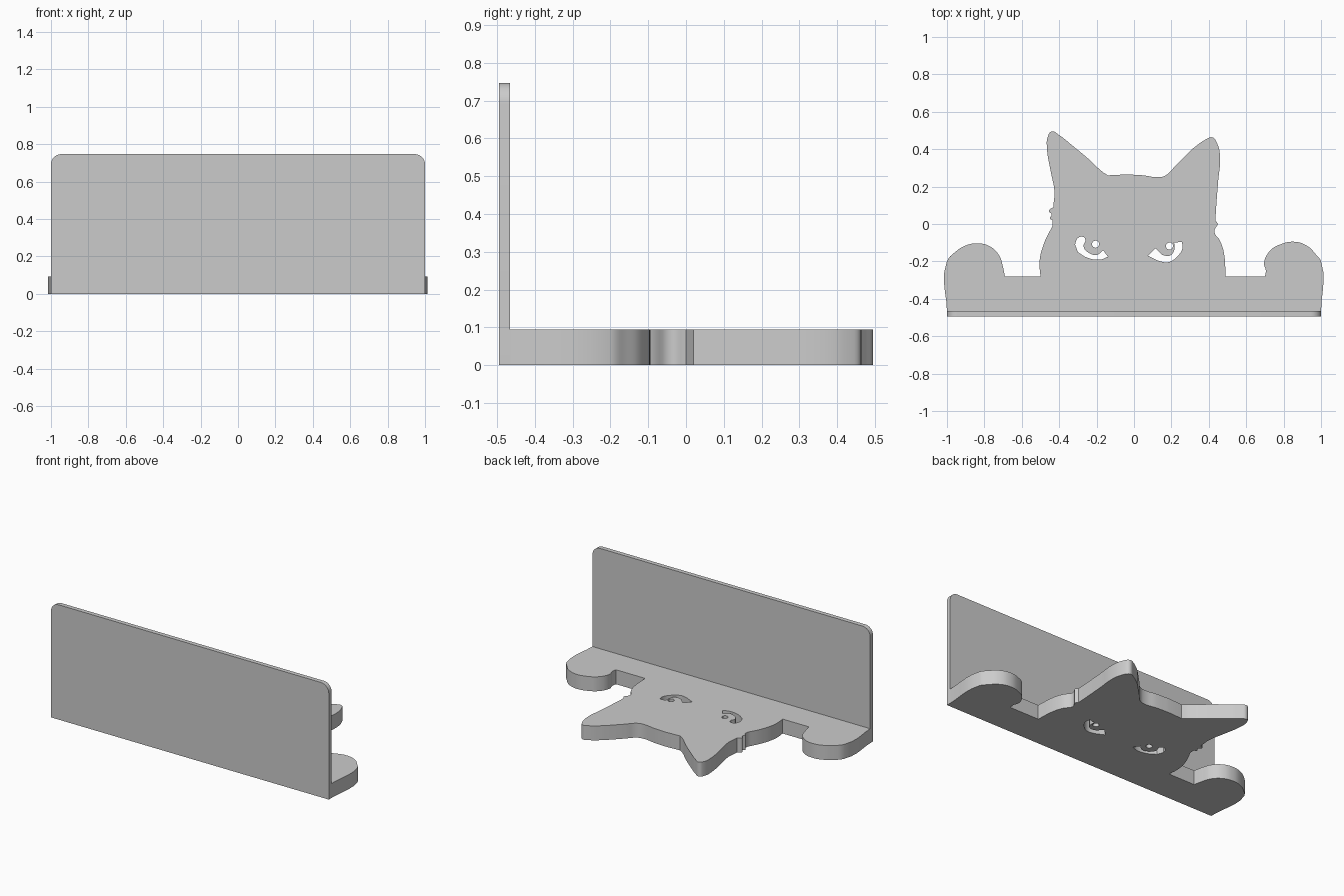
import bpy
import bmesh
import math
from mathutils import Vector

cube = bpy.data.objects.get("Cube")
if cube:
    bpy.data.objects.remove(cube, do_unlink=True)

UNIT = 0.01          # outline points are written in hundredths
THICK = 0.094        # thickness of the flat silhouette
HEIGHT = 0.747       # height of the upright panel
FRONT, INNER = -0.495, -0.466

grey = bpy.data.materials.new("plain grey")
grey.use_nodes = True
grey.diffuse_color = (0.6, 0.6, 0.6, 1)
grey.node_tree.nodes["Principled BSDF"].inputs["Base Color"].default_value = grey.diffuse_color


def finish(obj):
    """Give an object its material and smooth shading with sharp edges."""
    obj.data.materials.clear()
    obj.data.materials.append(grey)
    bpy.ops.object.select_all(action="DESELECT")
    obj.select_set(True)
    bpy.context.view_layer.objects.active = obj
    bpy.ops.object.shade_smooth_by_angle(angle=math.radians(30))


def add_loop(curve, runs):
    """Add a closed loop made of smooth runs that meet at sharp corners."""
    points = [(p, i in (0, len(run) - 1)) for run in runs for i, p in enumerate(run)]
    spline = curve.splines.new("BEZIER")
    spline.bezier_points.add(len(points) - 1)
    spline.use_cyclic_u = True
    for bez, ((x, y), sharp) in zip(spline.bezier_points, points):
        bez.co = Vector((x, y, 0)) * UNIT
        bez.handle_left_type = bez.handle_right_type = "VECTOR" if sharp else "AUTO"


def circle(x, y, radius, sides=10):
    """Points of a small round hole."""
    turns = [math.tau * i / sides for i in range(sides)]
    return [(x + radius * math.cos(a), y + radius * math.sin(a)) for a in turns]


# Outline of the silhouette, running from one paw over the head to the other
right_paw = [(-100, -46.6), (-100, -20), (-95, -14.5), (-90, -11.5), (-84, -10.3),
             (-77, -12), (-72, -17), (-70.3, -22), (-69, -28)]
right_cheek = [(-50, -28), (-50.5, -20), (-48, -10), (-43.5, -1)]
right_whiskers = [(-43.5, 2), (-45, 3), (-44, 5), (-45.5, 7), (-43, 9)]
right_ear = [(-43, 11), (-42.5, 17), (-44.5, 28), (-46.5, 40), (-46, 47), (-44, 49.5),
             (-40, 47.5), (-33, 42), (-24, 34.5), (-17, 28), (-14, 26)]
forehead = [(-14, 26), (-4, 26.5), (5, 26), (13, 25), (17, 26), (22, 31)]
left_ear = [(22, 31), (31, 40), (38, 45), (42, 46.3), (44.5, 43), (46, 36),
            (45, 23), (44, 10), (43.5, 2)]
left_cheek = [(45, 0), (43, -4), (46, -9), (48, -15), (49, -28)]
left_paw = [(70, -28), (70.5, -25), (69.5, -21), (73, -14), (78, -11), (86, -9.5),
            (93, -12), (97, -16), (100, -20), (100, -46.6)]

# Cut-out eyes: a crescent and a pupil on each side
right_crescent = [(-31.5, -11), (-30, -7.5), (-27, -7), (-26, -8.5), (-27, -12),
                  (-24, -15.5), (-20, -16.5), (-16.5, -14)]
right_lid = [(-14, -17.5), (-18, -19), (-25, -18), (-30, -15)]
left_lid = [(7.5, -17), (11.5, -13)]
left_inner = [(11.5, -13), (15, -16.5), (19, -17), (21.5, -14), (21.5, -10)]
left_outer = [(25.5, -9.5), (26, -12.5), (23, -17.5), (18, -20.5), (12.5, -19.5)]

curve = bpy.data.curves.new("silhouette", "CURVE")
curve.dimensions = "2D"
curve.fill_mode = "BOTH"
curve.resolution_u = 5
curve.extrude = THICK / 2
add_loop(curve, [right_paw, right_cheek, right_whiskers, right_ear, forehead[1:],
                 left_ear[1:], left_cheek, left_paw])
add_loop(curve, [right_crescent, right_lid])
add_loop(curve, [left_lid, left_inner[1:], left_outer])
add_loop(curve, [circle(-20.5, -10.8, 1.9)])
add_loop(curve, [circle(19, -11.8, 1.9)])

# Turn the filled curve into a clean, welded mesh
source = bpy.data.objects.new("silhouette_curve", curve)
bpy.context.collection.objects.link(source)
graph = bpy.context.evaluated_depsgraph_get()
mesh = bpy.data.meshes.new_from_object(source.evaluated_get(graph))
bpy.data.objects.remove(source, do_unlink=True)
bm = bmesh.new()
bm.from_mesh(mesh)
bmesh.ops.remove_doubles(bm, verts=bm.verts, dist=0.0002)
bmesh.ops.recalc_face_normals(bm, faces=bm.faces)
bmesh.ops.translate(bm, verts=bm.verts, vec=(0, 0, THICK / 2))
bm.to_mesh(mesh)
bm.free()
base = bpy.data.objects.new("cat_silhouette_base", mesh)
bpy.context.collection.objects.link(base)
finish(base)

# Upright panel with its two top corners rounded
bm = bmesh.new()
bmesh.ops.create_cube(bm, size=1)
bmesh.ops.scale(bm, verts=bm.verts, vec=(2, INNER - FRONT, HEIGHT))
bmesh.ops.translate(bm, verts=bm.verts, vec=(0, (FRONT + INNER) / 2, HEIGHT / 2))
corners = [e for e in bm.edges
           if all(v.co.z > HEIGHT / 2 for v in e.verts)
           and abs(e.verts[0].co.x - e.verts[1].co.x) < UNIT]
bmesh.ops.bevel(bm, geom=corners, offset=0.055, segments=8, profile=0.5, affect="EDGES")
mesh = bpy.data.meshes.new("upright_panel")
bm.to_mesh(mesh)
bm.free()
panel = bpy.data.objects.new("upright_panel", mesh)
bpy.context.collection.objects.link(panel)
finish(panel)
